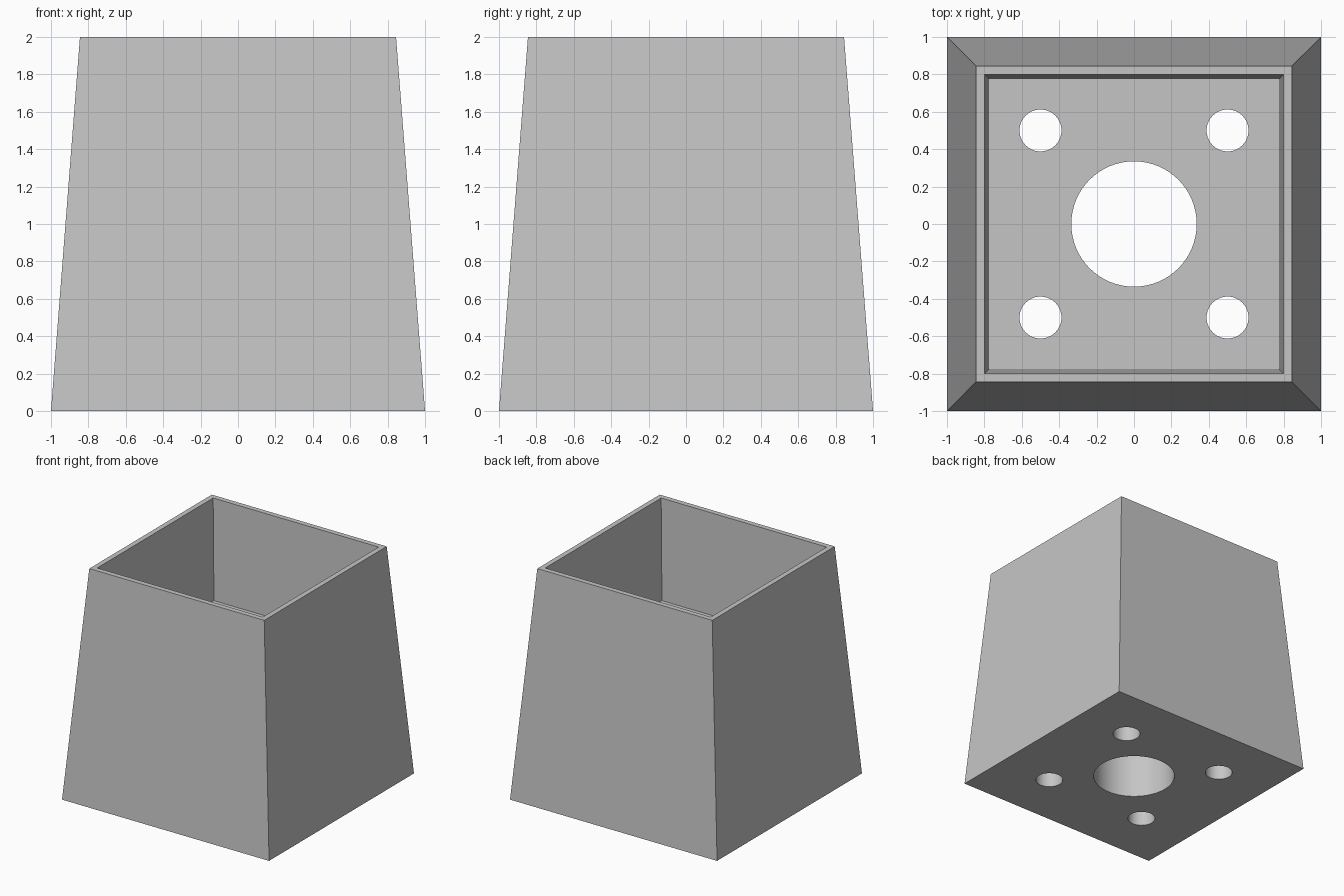
import bpy
import math

# Remove the default cube only
old = bpy.data.objects.get("Cube")
if old:
    bpy.data.objects.remove(old, do_unlink=True)

FLOOR = 1.12   # height of the recess floor
TOP = 2.0
OVER = 0.2     # how far the cutters overshoot

grey = bpy.data.materials.new("light grey")
grey.use_nodes = True
colour = (0.56, 0.56, 0.56, 1.0)
grey.diffuse_color = colour
grey.node_tree.nodes["Principled BSDF"].inputs["Base Color"].default_value = colour


def frustum(name, half_low, half_high, z_low, z_high):
    """Square block whose half width changes from bottom to top."""
    bpy.ops.mesh.primitive_cube_add(size=2)
    ob = bpy.context.object
    ob.name = name
    for v in ob.data.vertices:
        half, z = (half_high, z_high) if v.co.z > 0 else (half_low, z_low)
        v.co = (math.copysign(half, v.co.x), math.copysign(half, v.co.y), z)
    ob.data.materials.append(grey)
    return ob


def drill(name, radius, x, y, sides):
    """Vertical cylinder through the whole floor."""
    bpy.ops.mesh.primitive_cylinder_add(vertices=sides, radius=radius,
                                        depth=FLOOR + 2 * OVER,
                                        location=(x, y, FLOOR / 2))
    ob = bpy.context.object
    ob.name = name
    ob.data.materials.append(grey)
    return ob


# Tapered body
body = frustum("tapered_base", 1.0, 0.845, 0.0, TOP)

# Recess with slight draft, continued above the rim
draft = (0.80 - 0.775) / (TOP - FLOOR)
cutters = [frustum("recess_cutter", 0.775, 0.80 + draft * OVER, FLOOR, TOP + OVER)]

# Centre bore and four corner holes
cutters.append(drill("centre_bore_cutter", 0.335, 0, 0, 96))
for x in (-0.5, 0.5):
    for y in (-0.5, 0.5):
        cutters.append(drill("corner_hole_cutter", 0.112, x, y, 48))

# Cut everything out, then drop the cutters
bpy.ops.object.select_all(action='DESELECT')
body.select_set(True)
bpy.context.view_layer.objects.active = body
for cutter in cutters:
    cutter.hide_render = True
    mod = body.modifiers.new("cut", 'BOOLEAN')
    mod.operation = 'DIFFERENCE'
    mod.solver = 'EXACT'
    mod.object = cutter
    bpy.ops.object.modifier_apply(modifier=mod.name)
for cutter in cutters:
    bpy.data.objects.remove(cutter, do_unlink=True)

# Smooth bores, sharp edges elsewhere
bpy.ops.object.shade_smooth_by_angle(angle=math.radians(30))
